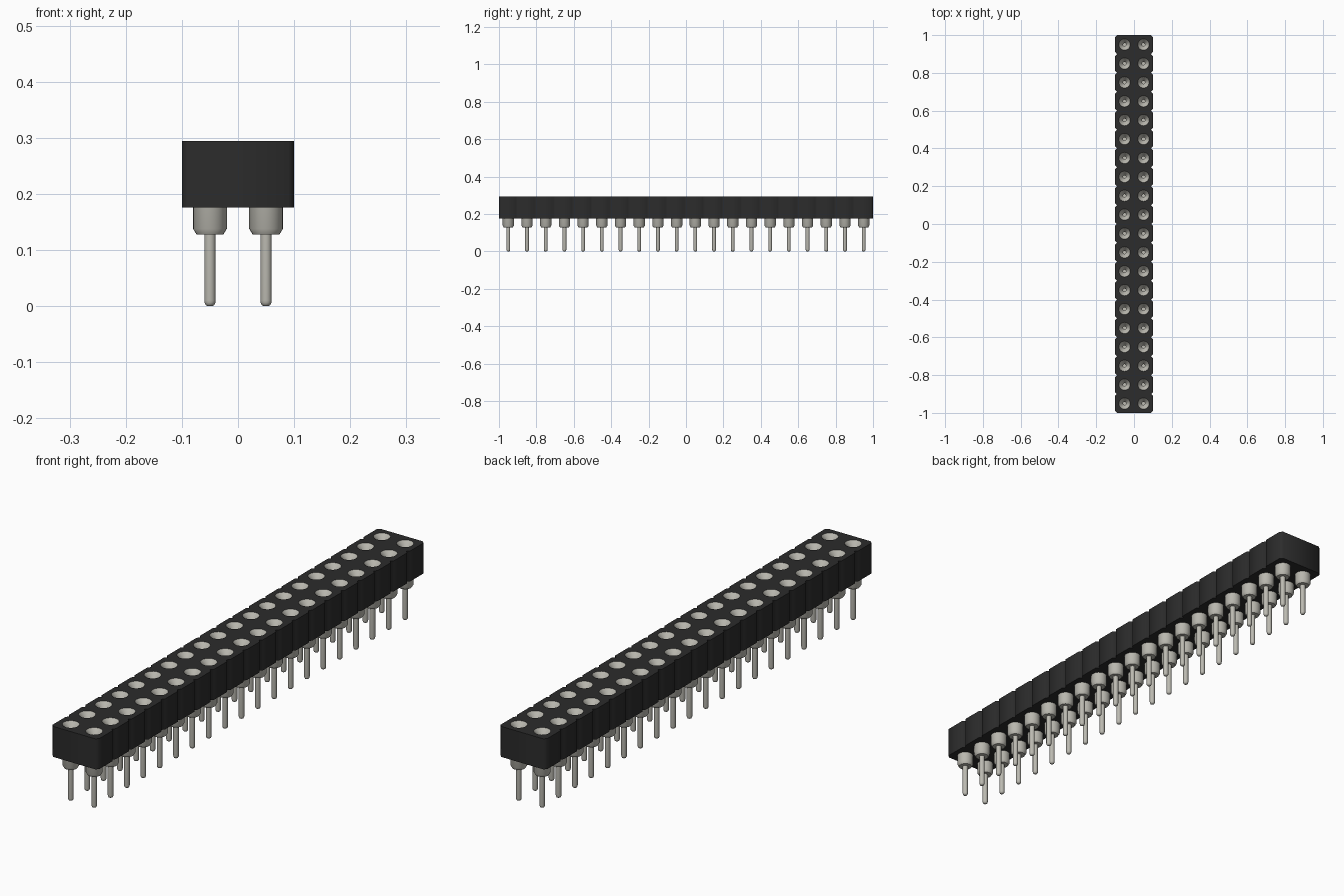
import bpy
import math

old = bpy.data.objects.get("Cube")
if old:
    bpy.data.objects.remove(old, do_unlink=True)

ROWS, PITCH = 20, 0.1
HALF = PITCH / 2
BOTTOM, TOP = 0.176, 0.294
NOTCH = 0.01
BARREL_R = 0.03
SEGMENTS = 24


def material(name, color, metallic=0.0):
    mat = bpy.data.materials.new(name)
    mat.use_nodes = True
    mat.diffuse_color = color
    bsdf = mat.node_tree.nodes["Principled BSDF"]
    bsdf.inputs["Base Color"].default_value = color
    return mat


black = material("black plastic", (0.025, 0.025, 0.025, 1))
metal = material("pale metal", (0.50, 0.49, 0.44, 1))

rows = [(i - (ROWS - 1) / 2) * PITCH for i in range(ROWS)]
sites = [(x, y) for x in (-HALF, HALF) for y in rows]


def circle(cx, cy, radius):
    angles = [2 * math.pi * k / SEGMENTS for k in range(SEGMENTS)]
    return [(cx + radius * math.cos(a), cy + radius * math.sin(a)) for a in angles]


# Housing: notched outline with a round hole at each contact, extruded upward
right_edge = []
for y in rows:
    right_edge += [(PITCH - NOTCH, y - HALF), (PITCH, y - HALF + NOTCH),
                   (PITCH, y + HALF - NOTCH), (PITCH - NOTCH, y + HALF)]
right_edge = [p for i, p in enumerate(right_edge) if i == 0 or i % 4 or i == 0]
outline = right_edge + [(-x, -y) for x, y in right_edge]

curve = bpy.data.curves.new("housing", "CURVE")
curve.dimensions = "2D"
curve.fill_mode = "BOTH"
curve.extrude = (TOP - BOTTOM) / 2
for loop in [outline] + [circle(x, y, BARREL_R) for x, y in sites]:
    spline = curve.splines.new("POLY")
    spline.points.add(len(loop) - 1)
    for point, (x, y) in zip(spline.points, loop):
        point.co = (x, y, 0, 1)
    spline.use_cyclic_u = True
curve.materials.append(black)
housing = bpy.data.objects.new("housing", curve)
housing.location.z = (TOP + BOTTOM) / 2
bpy.context.collection.objects.link(housing)
bpy.context.view_layer.objects.active = housing
housing.select_set(True)
bpy.ops.object.convert(target="MESH")
housing.select_set(False)

# Contact: lathed tail, stepped barrel and funnel socket as (radius, height)
profile = [(0.004, 0.0), (0.0075, 0.002), (0.0095, 0.006), (0.01, 0.01),
           (0.01, 0.128), (0.024, 0.128), (BARREL_R, 0.138), (BARREL_R, TOP),
           (0.012, TOP - 0.022), (0.008, TOP - 0.03), (0.008, TOP - 0.1)]
verts = [(x, y, z) for r, z in profile for x, y in circle(0, 0, r)]
faces = [tuple(range(SEGMENTS))[::-1],
         tuple(range(len(verts) - SEGMENTS, len(verts)))]
for ring in range(len(profile) - 1):
    for k in range(SEGMENTS):
        a, b = ring * SEGMENTS + k, ring * SEGMENTS + (k + 1) % SEGMENTS
        faces.append((a, b, b + SEGMENTS, a + SEGMENTS))
contact_mesh = bpy.data.meshes.new("contact")
contact_mesh.from_pydata(verts, [], faces)
contact_mesh.materials.append(metal)

# One linked contact per site
for i, (x, y) in enumerate(sites):
    side = "right" if x < 0 else "left"
    contact = bpy.data.objects.new(f"contact_{side}_{i % ROWS + 1}", contact_mesh)
    contact.location = (x, y, 0)
    bpy.context.collection.objects.link(contact)
    if i == 0:
        bpy.context.view_layer.objects.active = contact
        contact.select_set(True)
        bpy.ops.object.shade_smooth_by_angle(angle=math.radians(35))
        contact.select_set(False)
